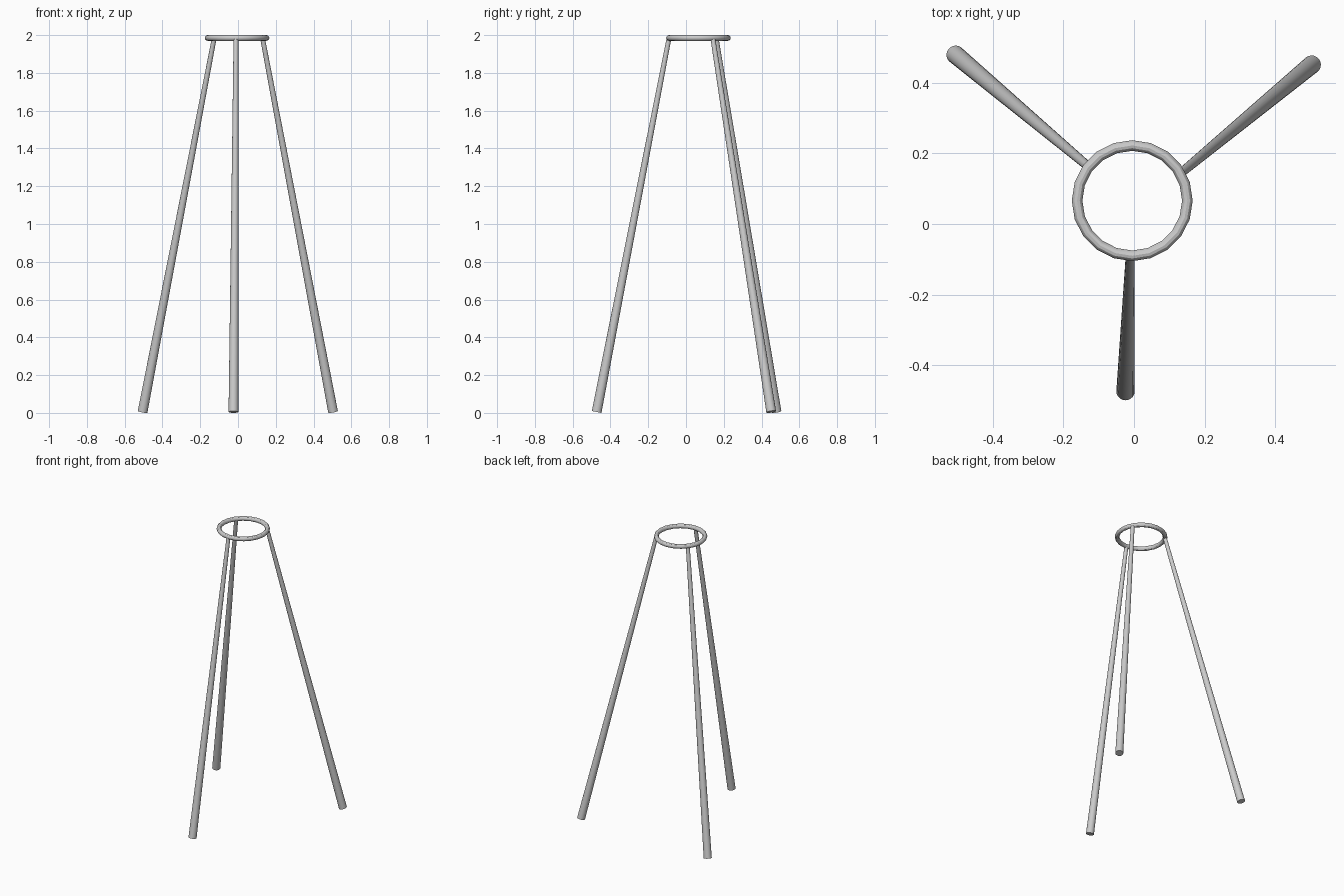
import bpy
from mathutils import Vector

if "Cube" in bpy.data.objects:
    bpy.data.objects.remove(bpy.data.objects["Cube"])


def smooth(obj, name):
    obj.name = name
    bpy.ops.object.shade_smooth_by_angle()


def leg(name, foot, top, r_foot=0.026, r_top=0.0125):
    a, b = Vector(foot), Vector(top)
    d = b - a
    bpy.ops.mesh.primitive_cone_add(vertices=20, radius1=r_foot, radius2=r_top,
                                    depth=d.length, location=(a + b) / 2,
                                    rotation=d.to_track_quat('Z', 'Y').to_euler())
    smooth(bpy.context.object, name)


# Top ring
bpy.ops.mesh.primitive_torus_add(major_segments=20, minor_segments=12,
                                 major_radius=0.156, minor_radius=0.015,
                                 location=(-0.005, 0.066, 1.985))
smooth(bpy.context.object, "top_ring")

# Three tapered, splayed legs
leg("left_leg", (-0.505, 0.479, 0.006), (-0.126, 0.160, 1.983))
leg("right_leg", (0.503, 0.451, 0.006), (0.130, 0.142, 1.983))
leg("front_leg", (-0.024, -0.473, 0.005), (-0.011, -0.090, 1.983))
